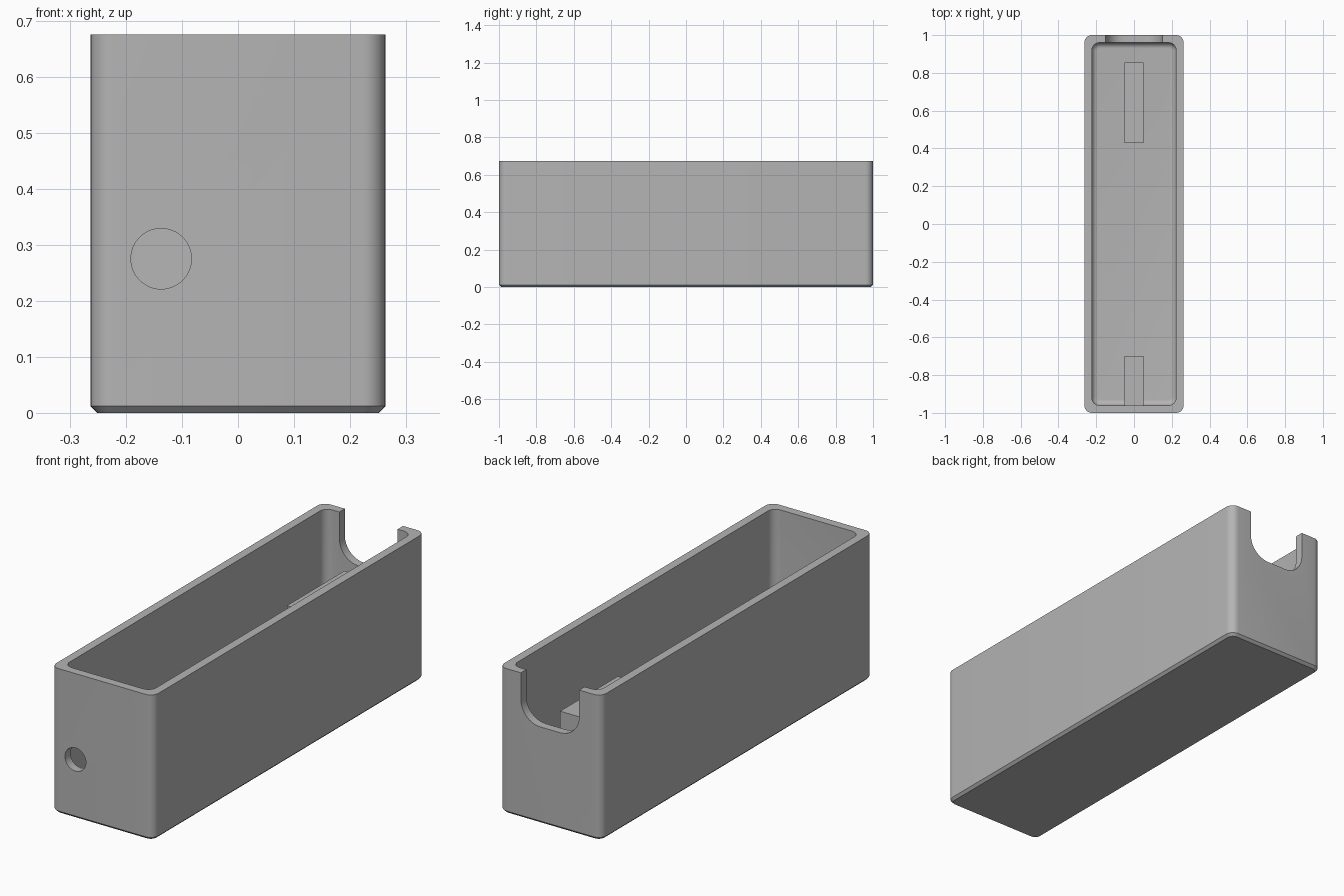
import bpy, bmesh
from math import sin, cos, pi, radians

HX, HY, TOP = 0.263, 1.0, 0.675
WALL, FLOOR, CORNER, FILLET, CHAMFER = 0.04, 0.04, 0.04, 0.03, 0.012
SEG = 8

cube = bpy.data.objects.get("Cube")
if cube:
    bpy.data.objects.remove(cube, do_unlink=True)

grey = bpy.data.materials.new("plain grey")
grey.use_nodes = True
colour = (0.46, 0.46, 0.46, 1)
grey.diffuse_color = colour
grey.node_tree.nodes["Principled BSDF"].inputs["Base Color"].default_value = colour


def rounded_rect(hx, hy, r):
    """Counter-clockwise outline with rounded corners."""
    pts = []
    for q, (sx, sy) in enumerate([(1, 1), (-1, 1), (-1, -1), (1, -1)]):
        for i in range(SEG + 1):
            a = (q + i / SEG) * pi / 2
            pts.append((sx * (hx - r) + r * cos(a), sy * (hy - r) + r * sin(a)))
    return pts


def loft(name, rings):
    """Skin a stack of matching closed rings and cap both ends."""
    bm = bmesh.new()
    loops = [[bm.verts.new(p) for p in ring] for ring in rings]
    for a, b in zip(loops, loops[1:]):
        for i in range(len(a)):
            j = (i + 1) % len(a)
            bm.faces.new((a[i], a[j], b[j], b[i]))
    bm.faces.new(loops[0][::-1])
    bm.faces.new(loops[-1])
    bmesh.ops.recalc_face_normals(bm, faces=bm.faces)
    mesh = bpy.data.meshes.new(name)
    bm.to_mesh(mesh)
    bm.free()
    mesh.materials.append(grey)
    obj = bpy.data.objects.new(name, mesh)
    bpy.context.collection.objects.link(obj)
    return obj


def prism_y(name, outline, y0, y1):
    """Extrude an x-z outline along y."""
    return loft(name, [[(x, y, z) for x, z in outline] for y in (y0, y1)])


def cut(target, cutter):
    cutter.hide_render = True
    mod = target.modifiers.new("cut", "BOOLEAN")
    mod.operation = "DIFFERENCE"
    mod.solver = "EXACT"
    mod.object = cutter
    bpy.context.view_layer.objects.active = target
    bpy.ops.object.modifier_apply(modifier=mod.name)
    bpy.data.objects.remove(cutter, do_unlink=True)


# Open box: (inset, corner radius, height) from the underside, over the rim, to the floor
levels = [(CHAMFER, CORNER - CHAMFER, 0), (0, CORNER, CHAMFER), (0, CORNER, TOP),
          (WALL, CORNER, TOP)]
for i in range(SEG + 1):
    a = i / SEG * pi / 2
    d = FILLET * (1 - cos(a))
    levels.append((WALL + d, CORNER - d, FLOOR + FILLET * (1 - sin(a))))
box = loft("open_box", [[(x, y, z) for x, y in rounded_rect(HX - d, HY - d, r)]
                        for d, r, z in levels])

# Round-cornered notch in the back wall
notch = [(x, z + 0.75) for x, z in rounded_rect(0.15, 0.3, 0.1)]
cut(box, prism_y("notch_cutter", notch, 0.9, 1.1))

# Round cable hole in the front wall
hole = [(-0.137 + 0.054 * cos(2 * pi * i / 48), 0.275 + 0.054 * sin(2 * pi * i / 48))
        for i in range(48)]
cut(box, prism_y("hole_cutter", hole, -1.1, -0.9))

bpy.ops.object.select_all(action="DESELECT")
box.select_set(True)
bpy.context.view_layer.objects.active = box
bpy.ops.object.shade_smooth_by_angle(angle=radians(30))

# Support blocks standing on the floor
for name, y0, y1, top in [("back_support", 0.43, 0.855, 0.468),
                          ("front_support", -0.965, -0.70, 0.3)]:
    prism_y(name, [(-0.05, 0.03), (0.05, 0.03), (0.05, top), (-0.05, top)], y0, y1)
